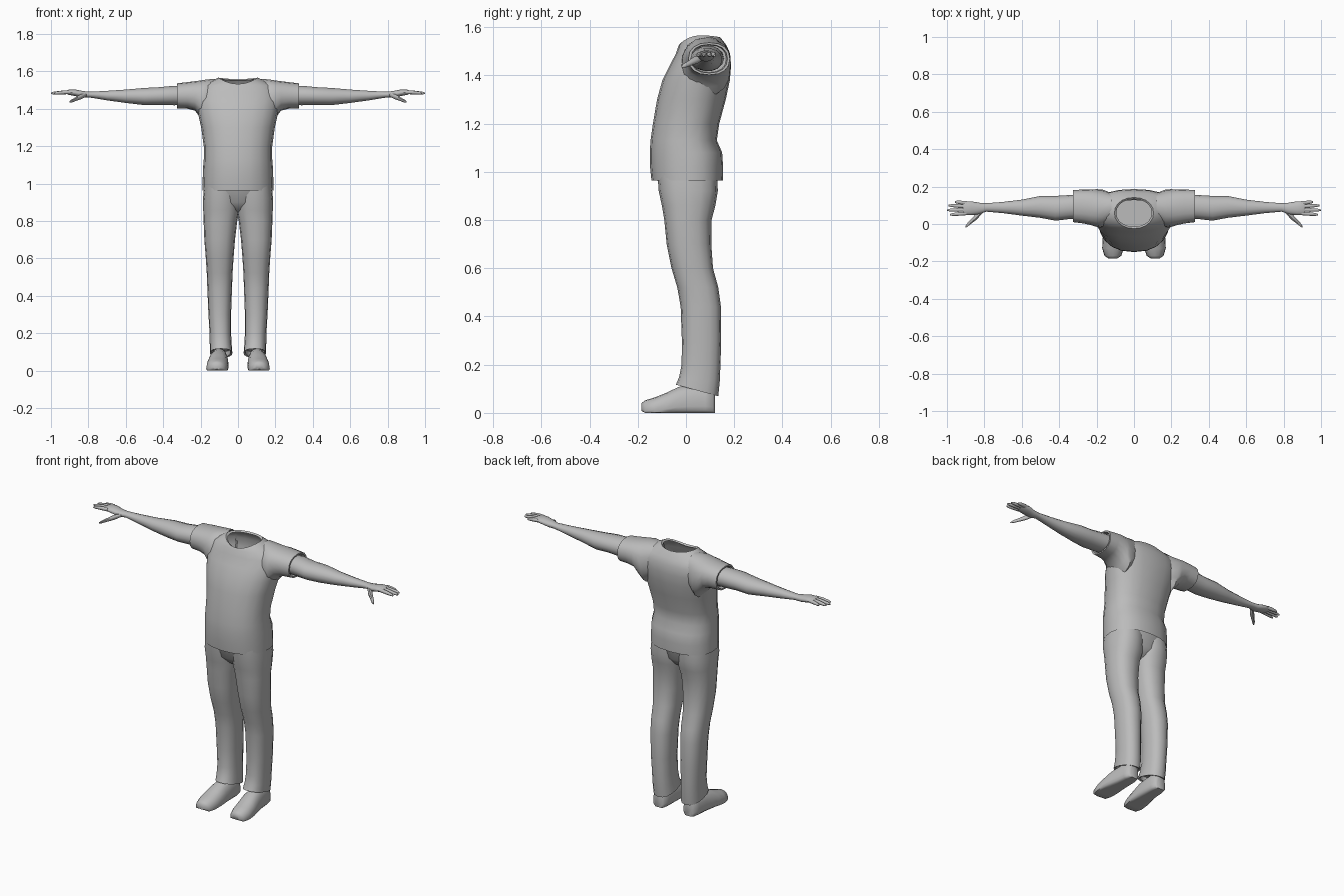
import bpy, bmesh, math
from mathutils import Vector

cloth = bpy.data.materials.new("plain grey")
cloth.diffuse_color = (0.5, 0.5, 0.5, 1)


def power(v, e):
    return math.copysign(abs(v) ** e, v)


def ring(axis, pos, a0, a1, b0, b1, n=16, mid=0.5, ex=2.3, tilt=0.0):
    """Rounded section across an axis; a and b are its limits on the other two axes."""
    ca, cb = (a0 + a1) / 2, b0 + (b1 - b0) * mid
    pts = []
    for i in range(n):
        t = 2 * math.pi * (i + 0.5) / n if n < 10 else 2 * math.pi * i / n
        c, s = power(math.cos(t), 2 / ex), power(math.sin(t), 2 / ex)
        a = ca + c * (a1 - a0) / 2
        b = cb + s * ((b1 - cb) if s > 0 else (cb - b0))
        p = pos + tilt * s
        pts.append({"x": (p, a, b), "y": (a, p, b), "z": (a, b, p)}[axis])
    return pts


def loft(name, rings, caps=(True, True), mirror=False, angle=50):
    bm = bmesh.new()
    rows = [[bm.verts.new(p) for p in r] for r in rings]
    n = len(rows[0])
    for r0, r1 in zip(rows, rows[1:]):
        for i in range(n):
            j = (i + 1) % n
            bm.faces.new((r0[i], r0[j], r1[j], r1[i]))
    if caps[0]:
        bm.faces.new(rows[0][::-1])
    if caps[1]:
        bm.faces.new(rows[-1])
    bmesh.ops.recalc_face_normals(bm, faces=bm.faces)
    # open shells: make sure the side faces point away from the centre
    mid = sum((v.co for v in bm.verts), Vector()) / len(bm.verts)
    if sum((f.calc_center_median() - mid).dot(f.normal) * f.calc_area() for f in bm.faces) < 0:
        bmesh.ops.reverse_faces(bm, faces=bm.faces)
    me = bpy.data.meshes.new(name)
    bm.to_mesh(me)
    bm.free()
    me.materials.append(cloth)
    ob = bpy.data.objects.new(name, me)
    bpy.context.collection.objects.link(ob)
    bpy.ops.object.select_all(action="DESELECT")
    ob.select_set(True)
    bpy.context.view_layer.objects.active = ob
    bpy.ops.object.shade_smooth_by_angle(angle=math.radians(angle))
    if mirror:
        ob.modifiers.new("Mirror", "MIRROR").use_mirror_merge = False
    return ob


# Shirt body: height, half width, front, back
shirt = [(0.985, 0.178, -0.13, 0.14), (0.963, 0.19, -0.143, 0.153), (1.02, 0.189, -0.149, 0.154),
         (1.08, 0.187, -0.15, 0.15), (1.13, 0.183, -0.147, 0.128), (1.2, 0.183, -0.137, 0.138),
         (1.3, 0.197, -0.12, 0.165), (1.38, 0.215, -0.098, 0.182), (1.44, 0.225, -0.068, 0.187),
         (1.49, 0.22, -0.042, 0.183), (1.525, 0.19, -0.03, 0.168)]
rings = [ring("z", z, -w, w, f, b, 20, 0.55, 2.3) for z, w, f, b in shirt]
# Neckline: dips at the front
for half, front, back, top in ((0.105, -0.024, 0.142, 1.566), (0.095, -0.014, 0.133, 1.558)):
    rings.append([(x, y, z - (0.034 if y < 0.06 else 0.008) * (1 - (x / half) ** 2))
                  for x, y, z in ring("z", top, -half, half, front, back, 20, 0.5, 2.1)])
loft("shirt_body", rings, (False, False))

# Sleeves: distance out, front, back, bottom, top
sleeve = [(0.12, 0.02, 0.165, 1.36, 1.56), (0.17, -0.02, 0.185, 1.315, 1.556), (0.2, -0.015, 0.186, 1.35, 1.551),
          (0.23, -0.006, 0.185, 1.39, 1.547), (0.27, 0.003, 0.184, 1.4, 1.542), (0.325, 0.01, 0.182, 1.402, 1.536),
          (0.325, 0.02, 0.172, 1.41, 1.528), (0.3, 0.025, 0.167, 1.412, 1.525)]
loft("sleeve", [ring("x", *s, 16, 0.5, 2.3) for s in sleeve], (False, True), True)

# Arms, down to the knuckles
arm = [(0.28, 0.03, 0.158, 1.42, 1.52), (0.34, 0.027, 0.155, 1.417, 1.524), (0.42, 0.018, 0.15, 1.419, 1.516),
       (0.5, 0.033, 0.15, 1.418, 1.512), (0.6, 0.045, 0.13, 1.43, 1.503), (0.7, 0.058, 0.118, 1.444, 1.496),
       (0.79, 0.066, 0.111, 1.459, 1.491), (0.83, 0.052, 0.114, 1.458, 1.495), (0.87, 0.047, 0.121, 1.467, 1.503),
       (0.905, 0.048, 0.122, 1.474, 1.502), (0.915, 0.052, 0.118, 1.479, 1.498)]
loft("arm", [ring("x", *a, 14, 0.5, 2.1) for a in arm], mirror=True)

# Fingers: start and end of the centre line on y, tip distance
for i, (y0, y1, tip) in enumerate(((0.057, 0.05, 0.985), (0.076, 0.074, 1.0), (0.094, 0.099, 0.992), (0.112, 0.118, 0.958))):
    rows = []
    for f, r in ((0, 0.0105), (0.45, 0.0105), (0.85, 0.008), (1, 0.004)):
        x, y, z = 0.895 + f * (tip - 0.895), y0 + f * (y1 - y0), 1.488 - 0.006 * f * f
        rows.append(ring("x", x, y - r, y + r, z - r, z + r, 8, 0.5, 2))
    loft("finger_%d" % (i + 1), rows, mirror=True)

# Thumb: x, y, z, half width
thumb = [(0.81, 0.07, 1.474, 0.012), (0.84, 0.042, 1.464, 0.019), (0.868, 0.016, 1.451, 0.014),
         (0.89, -0.004, 1.441, 0.011), (0.901, -0.015, 1.436, 0.005)]
loft("thumb", [ring("x", x, y - r, y + r, z - r * 0.8, z + r * 0.8, 8, 0.5, 2) for x, y, z, r in thumb], mirror=True)

# Trouser legs: height, inner, outer, front, back, tilt towards the back
leg = [(0.99, -0.01, 0.18, -0.118, 0.13, 0), (0.92, -0.01, 0.187, -0.113, 0.132, 0), (0.86, -0.008, 0.186, -0.1, 0.122, 0),
       (0.8, 0.004, 0.184, -0.09, 0.106, 0), (0.7, 0.016, 0.18, -0.08, 0.105, 0), (0.6, 0.024, 0.172, -0.06, 0.112, 0),
       (0.52, 0.029, 0.167, -0.036, 0.134, 0), (0.44, 0.032, 0.164, -0.022, 0.145, 0), (0.3, 0.037, 0.158, -0.017, 0.146, 0),
       (0.2, 0.037, 0.152, -0.018, 0.143, 0), (0.14, 0.034, 0.151, -0.028, 0.14, -0.01),
       (0.093, 0.03, 0.15, -0.042, 0.134, -0.024), (0.096, 0.04, 0.14, -0.03, 0.122, -0.022), (0.12, 0.04, 0.14, -0.02, 0.12, -0.02)]
loft("trouser_leg", [ring("z", *s[:5], 16, 0.5, 2.35, s[5]) for s in leg], mirror=True)

# Trouser seat bridging both legs
seat = [(0.835, 0.04, -0.02, 0.04), (0.86, 0.09, -0.065, 0.085), (0.9, 0.15, -0.1, 0.115), (0.99, 0.18, -0.125, 0.135)]
loft("trouser_seat", [ring("z", z, -w, w, f, b, 20, 0.5, 2.4) for z, w, f, b in seat])

# Shoes: y, inner, outer, top
shoe = [(-0.185, 0.09, 0.135, 0.04), (-0.17, 0.068, 0.158, 0.052), (-0.13, 0.054, 0.17, 0.064), (-0.08, 0.05, 0.168, 0.084),
        (-0.03, 0.05, 0.16, 0.108), (0.02, 0.052, 0.15, 0.118), (0.08, 0.054, 0.144, 0.12), (0.112, 0.062, 0.136, 0.11),
        (0.12, 0.075, 0.122, 0.08)]
rows = []
for y, a, b, top in shoe:
    low = 0.02 if y < -0.18 else 0.0
    rows.append([(x, yy, max(z, 0.0)) for x, yy, z in ring("y", y, a, b, low - 0.012, top, 16, 0.3, 2.3)])
loft("shoe", rows, mirror=True, angle=55)
